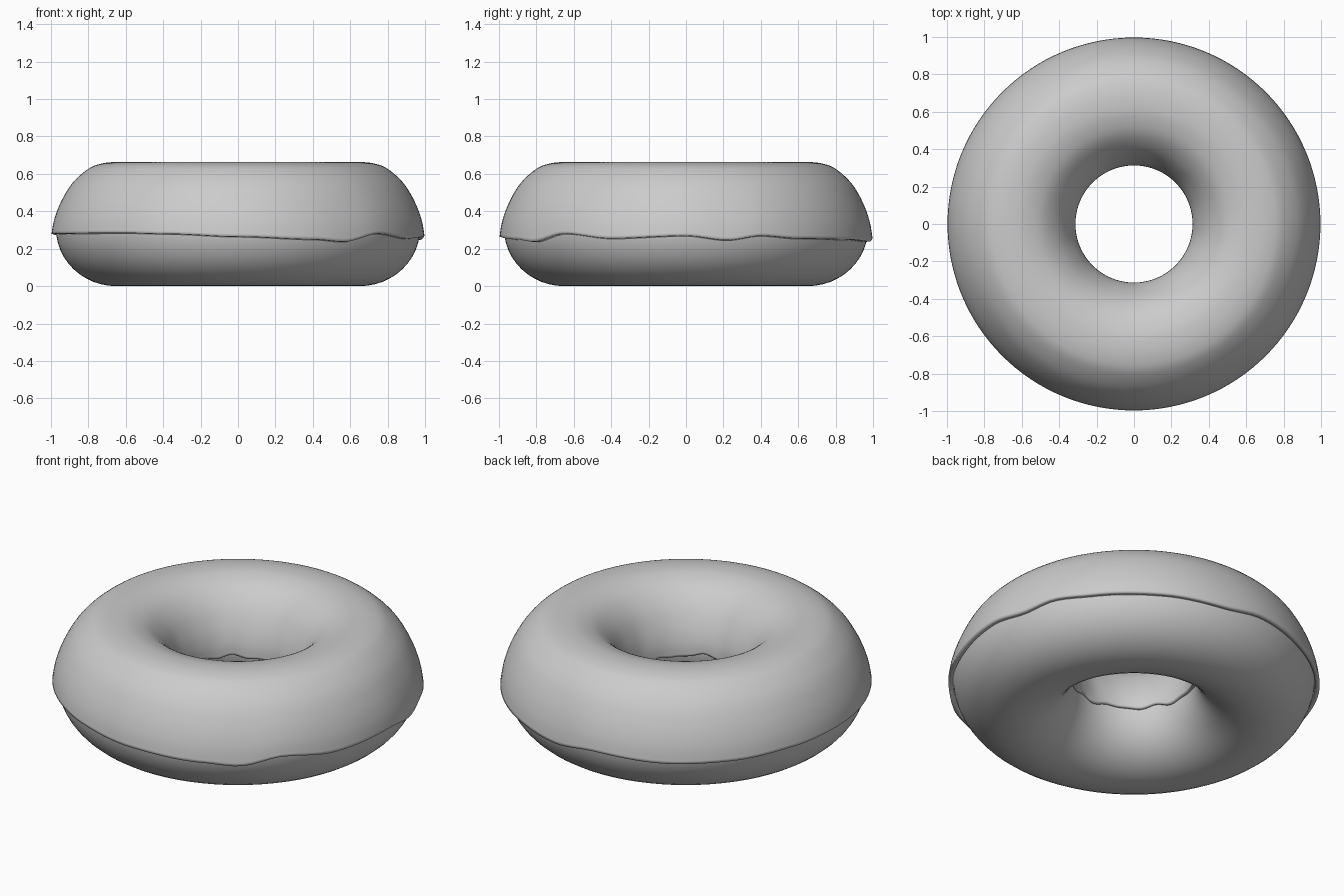
import bpy, bmesh, math

if "Cube" in bpy.data.objects:
    bpy.data.objects.remove(bpy.data.objects["Cube"])

SEG = 128


def spline(pts, n, closed=False):
    """Catmull-Rom through 2D points, n samples per span."""
    out, k = [], len(pts)
    for i in range(k if closed else k - 1):
        def g(j):
            return pts[j % k] if closed else pts[max(0, min(k - 1, j))]
        a, b, c, d = g(i - 1), g(i), g(i + 1), g(i + 2)
        for s in range(n):
            t = s / n
            out.append(tuple(0.5 * (2 * b[m] + (c[m] - a[m]) * t
                       + (2 * a[m] - 5 * b[m] + 4 * c[m] - d[m]) * t * t
                       + (3 * b[m] - a[m] - 3 * c[m] + d[m]) * t ** 3) for m in (0, 1)))
    if not closed:
        out.append(pts[-1])
    return out


def revolve(name, profile, closed, shift=None):
    bm = bmesh.new()
    rings = []
    for j in range(SEG):
        a = 2 * math.pi * j / SEG
        ring = []
        for i, (r, z) in enumerate(profile):
            if shift:
                z += shift(a, i / (len(profile) - 1), z)
            ring.append(bm.verts.new((r * math.cos(a), r * math.sin(a), z)))
        rings.append(ring)
    n = len(profile)
    for j in range(SEG):
        p, q = rings[j], rings[(j + 1) % SEG]
        for i in range(n if closed else n - 1):
            k = (i + 1) % n
            bm.faces.new((p[i], q[i], q[k], p[k]))
    me = bpy.data.meshes.new(name)
    bm.to_mesh(me)
    bm.free()
    ob = bpy.data.objects.new(name, me)
    bpy.context.collection.objects.link(ob)
    bpy.context.view_layer.objects.active = ob
    ob.select_set(True)
    return ob


# Dough ring
oval = [(0.652 + 0.322 * math.cos(2 * math.pi * i / 48),
         0.31 + 0.31 * math.sin(2 * math.pi * i / 48)) for i in range(48)]
dough = revolve("dough", oval, True)
bpy.ops.object.shade_smooth()
dough.select_set(False)

# Icing: wavy outer edge (angle in degrees, height) and wavy inner edge
edge = [(-180, .28), (-127, .285), (-112, .28), (-90, .265), (-66, .25), (-55, .237),
        (-41, .282), (-24, .255), (0, .27), (13, .245), (24, .27), (37, .255),
        (60, .25), (80, .238), (95, .265), (120, .25), (140, .255), (160, .27), (180, .28)]


def outer_height(a):
    d = (math.degrees(a) + 180) % 360 - 180
    for (a0, z0), (a1, z1) in zip(edge, edge[1:]):
        if a0 <= d <= a1:
            t = (d - a0) / (a1 - a0)
            return z0 + (z1 - z0) * t * t * (3 - 2 * t)
    return 0.27


def wave(a, t, z):
    fall = max(0, 1 - (z - 0.26) / 0.4) ** 2
    if t < 0.5:
        return (outer_height(a) - 0.265) * fall
    return (0.018 * math.cos(a + 2.3) + 0.008 * math.sin(9 * a) + 0.005 * math.sin(14 * a + 1)) * fall


section = [(0.997, .265), (0.982, .35), (0.945, .45), (0.885, .55), (0.80, .627),
           (0.73, .655), (0.65, .663), (0.57, .654), (0.48, .617), (0.40, .54),
           (0.345, .44), (0.318, .35), (0.313, .28)]
icing = revolve("icing", spline(section, 4), False, wave)
sol = icing.modifiers.new("thickness", 'SOLIDIFY')
sol.thickness = 0.025
sol.offset = -1
bpy.ops.object.shade_smooth_by_angle(angle=math.radians(40))
